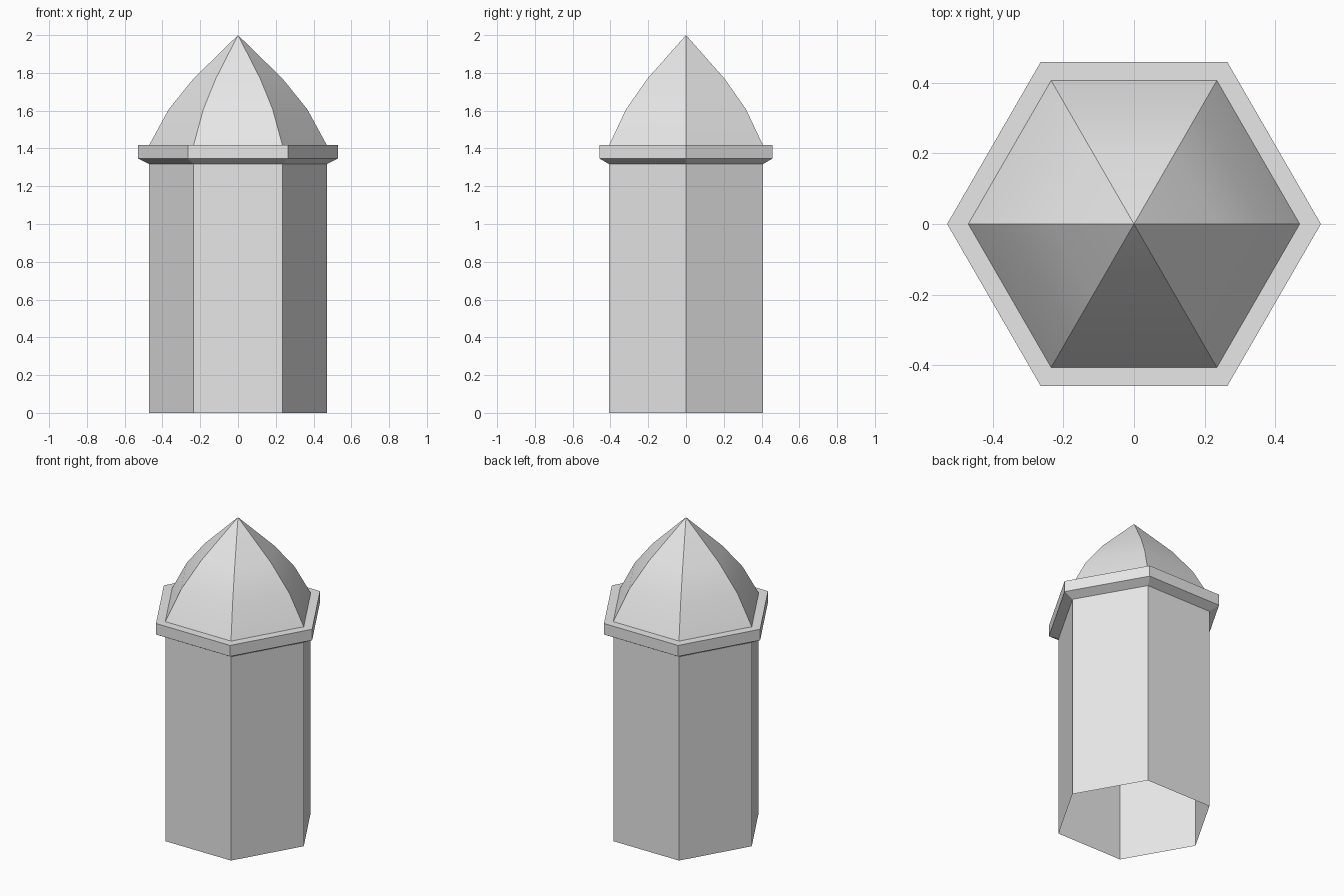
import bpy
import bmesh
from math import cos, sin, radians

SIDES = 6

cube = bpy.data.objects.get("Cube")
if cube:
    bpy.data.objects.remove(cube, do_unlink=True)

# Single pale stone colour
stone = bpy.data.materials.new("pale_stone")
stone.use_nodes = True
colour = (0.8, 0.8, 0.8, 1)
stone.diffuse_color = colour
stone.node_tree.nodes["Principled BSDF"].inputs["Base Color"].default_value = colour


def hex_shell(name, profile):
    """Sweep a (radius, height) profile around z as an open six-sided shell."""
    bm = bmesh.new()
    rings = []
    for r, z in profile:
        if r == 0:
            rings.append([bm.verts.new((0, 0, z))] * SIDES)
        else:
            angles = [radians(360 / SIDES * i) for i in range(SIDES)]
            rings.append([bm.verts.new((r * cos(a), r * sin(a), z)) for a in angles])
    for low, high in zip(rings, rings[1:]):
        for i in range(SIDES):
            j = (i + 1) % SIDES
            corners = [low[i], low[j], high[j], high[i]]
            bm.faces.new(list(dict.fromkeys(corners)))
    mesh = bpy.data.meshes.new(name)
    bm.to_mesh(mesh)
    bm.free()
    mesh.materials.append(stone)
    obj = bpy.data.objects.new(name, mesh)
    bpy.context.collection.objects.link(obj)
    return obj


# Hollow shaft, open at the bottom
hex_shell("shaft", [(0.47, 0), (0.47, 1.317)])

# Overhanging collar with a chamfered underside and flat ledge
hex_shell("collar", [(0.47, 1.317), (0.53, 1.347), (0.53, 1.418), (0.47, 1.418)])

# Curved pointed roof: smooth up each panel, sharp along the ribs
roof = hex_shell("roof", [(0.47, 1.418), (0.367, 1.607), (0.237, 1.768), (0, 2)])
bpy.ops.object.select_all(action="DESELECT")
roof.select_set(True)
bpy.context.view_layer.objects.active = roof
bpy.ops.object.shade_smooth_by_angle(angle=radians(30))
